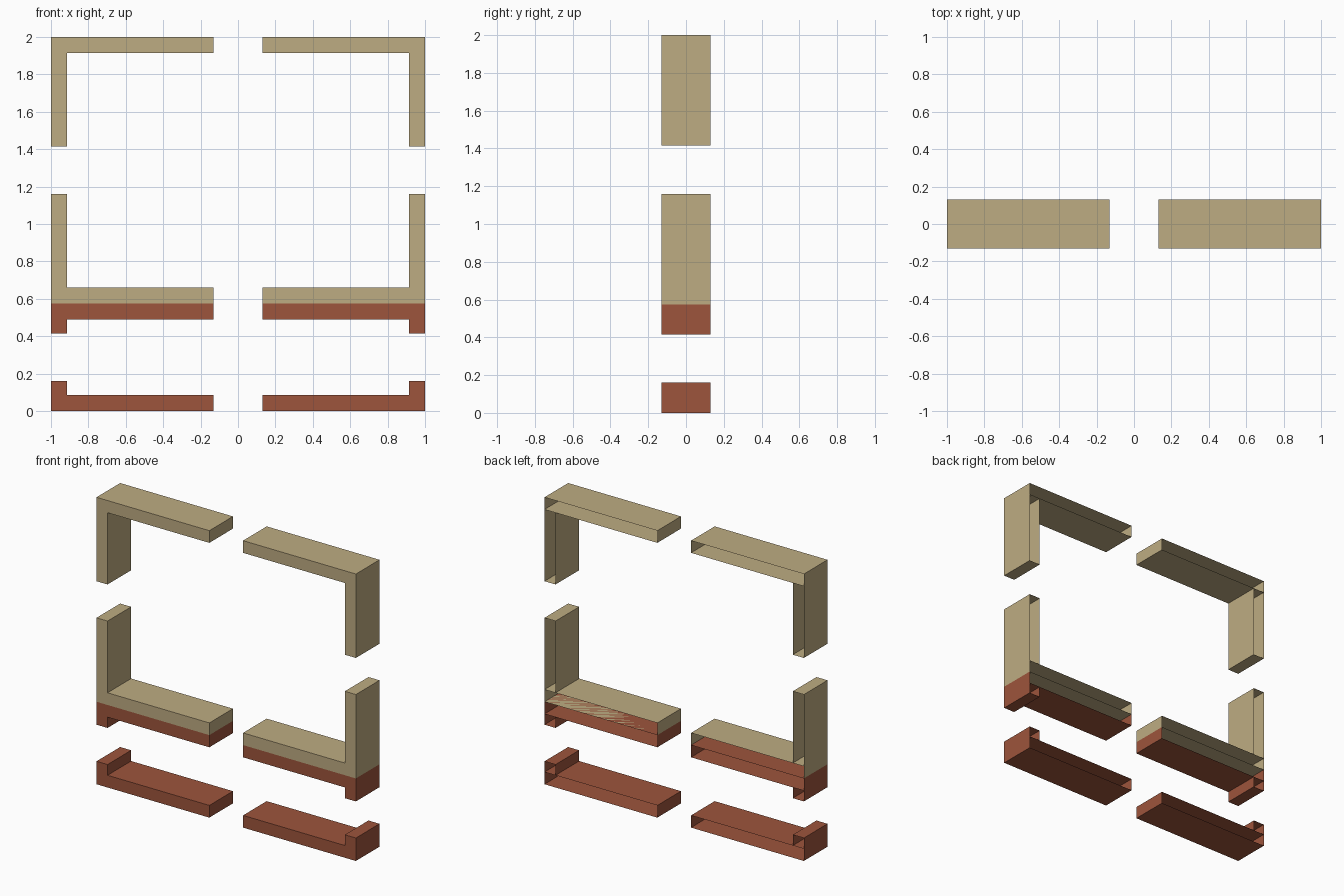
import bpy, bmesh
from mathutils import Matrix, Vector

if "Cube" in bpy.data.objects:
    bpy.data.objects.remove(bpy.data.objects["Cube"])

DEPTH = 0.13      # half depth of the frame in y
OUTER, GAP, THICK = 1.0, 0.13, 0.085


def material(name, color):
    mat = bpy.data.materials.new(name)
    mat.diffuse_color = color
    mat.use_nodes = True
    mat.node_tree.nodes["Principled BSDF"].inputs["Base Color"].default_value = mat.diffuse_color
    return mat


def open_box(bm, x0, x1, z0, z1):
    """Add a box whose back (+y) side is open."""
    center = Vector(((x0 + x1) / 2, 0, (z0 + z1) / 2))
    size = (x1 - x0, 2 * DEPTH, z1 - z0, 1)
    mat = Matrix.Translation(center) @ Matrix.Diagonal(size)
    verts = bmesh.ops.create_cube(bm, size=1, matrix=mat)["verts"]
    faces = {f for v in verts for f in v.link_faces}
    back = max(faces, key=lambda f: f.calc_center_median().y)
    bmesh.ops.delete(bm, geom=[back], context="FACES_ONLY")


def corner_pair(name, z_edge, direction, leg, mat):
    """Corner bracket on the right, mirrored to the left.
    z_edge: outer edge of the bar; direction: way the upright points."""
    bm = bmesh.new()
    z_in = z_edge + direction * THICK
    z_end = z_in + direction * leg
    open_box(bm, GAP, OUTER, min(z_edge, z_in), max(z_edge, z_in))
    open_box(bm, OUTER - THICK, OUTER, min(z_in, z_end), max(z_in, z_end))
    mesh = bpy.data.meshes.new(name)
    bm.to_mesh(mesh)
    bm.free()
    mesh.materials.append(mat)
    obj = bpy.data.objects.new(name, mesh)
    bpy.context.collection.objects.link(obj)
    mirror = obj.modifiers.new("mirror", "MIRROR")
    mirror.use_axis[0] = True
    mirror.use_mirror_merge = False


tan = material("tan", (0.515, 0.413, 0.223, 1))
brown = material("red_brown", (0.337, 0.089, 0.045, 1))

# Tall upper frame
corner_pair("upper_frame_top_corners", 2.0, -1, 0.50, tan)
corner_pair("upper_frame_bottom_corners", 0.575, 1, 0.50, tan)

# Low lower frame
corner_pair("lower_frame_top_corners", 0.575, -1, 0.075, brown)
corner_pair("lower_frame_bottom_corners", 0.0, 1, 0.075, brown)
